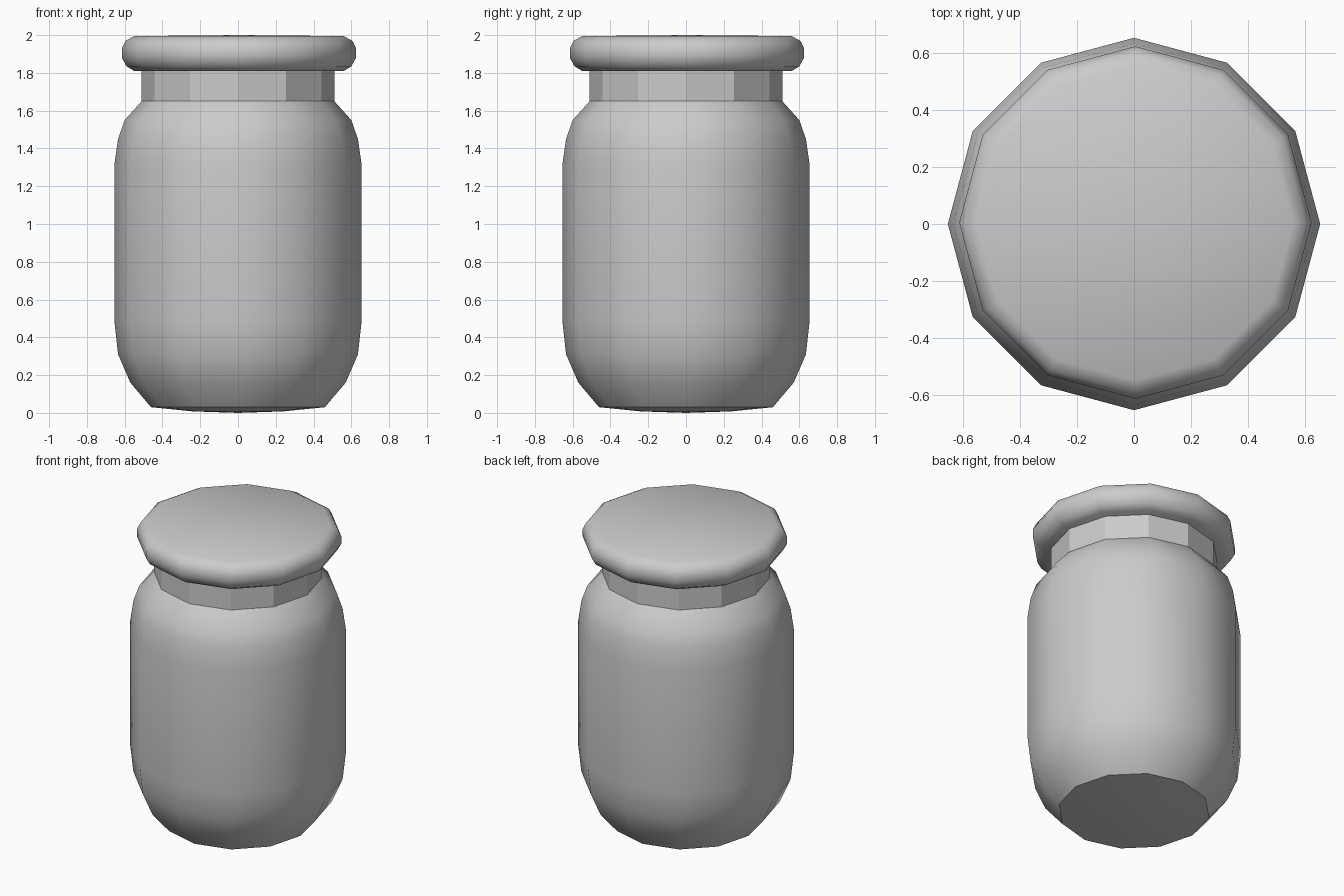
import bpy, bmesh
from math import sin, cos, pi, radians

if "Cube" in bpy.data.objects:
    bpy.data.objects.remove(bpy.data.objects["Cube"])

SIDES = 12


def lathe(name, profile, center=(0, 0), smooth=True, sharp_deg=40):
    """Revolve (radius, z) points into a 12-sided shell; radius 0 makes a pole."""
    bm = bmesh.new()
    rings = []
    for r, z in profile:
        n = SIDES if r > 0 else 1
        rings.append([bm.verts.new((r * cos(2 * pi * i / SIDES),
                                    r * sin(2 * pi * i / SIDES), z))
                      for i in range(n)])
    for a, b in zip(rings, rings[1:]):
        for i in range(SIDES):
            j = (i + 1) % SIDES
            if len(a) == 1:
                bm.faces.new((a[0], b[j], b[i]))
            elif len(b) == 1:
                bm.faces.new((a[i], a[j], b[0]))
            else:
                bm.faces.new((a[i], a[j], b[j], b[i]))
    mesh = bpy.data.meshes.new(name)
    bm.to_mesh(mesh)
    bm.free()
    ob = bpy.data.objects.new(name, mesh)
    ob.location = (center[0], center[1], 0)
    bpy.context.collection.objects.link(ob)
    if smooth:
        bpy.ops.object.select_all(action='DESELECT')
        ob.select_set(True)
        bpy.context.view_layer.objects.active = ob
        bpy.ops.object.shade_smooth_by_angle(angle=radians(sharp_deg))
    return ob


# Rounded body with a slightly bulged base
lathe("jar_body", [(0, 0), (0.24, 0.008), (0.46, 0.03), (0.57, 0.16),
                   (0.635, 0.31), (0.655, 0.49), (0.655, 1.31),
                   (0.635, 1.45), (0.60, 1.55), (0.51, 1.65)])

# Faceted neck
lathe("jar_neck", [(0.51, 1.65), (0.51, 1.82)], smooth=False)

# Pillowy lid, set very slightly off centre
lathe("jar_lid", [(0, 1.81), (0.555, 1.81), (0.595, 1.835), (0.62, 1.88),
                  (0.62, 1.93), (0.60, 1.97), (0.555, 1.995), (0, 2.0)],
      center=(0.005, 0.005), sharp_deg=60)
